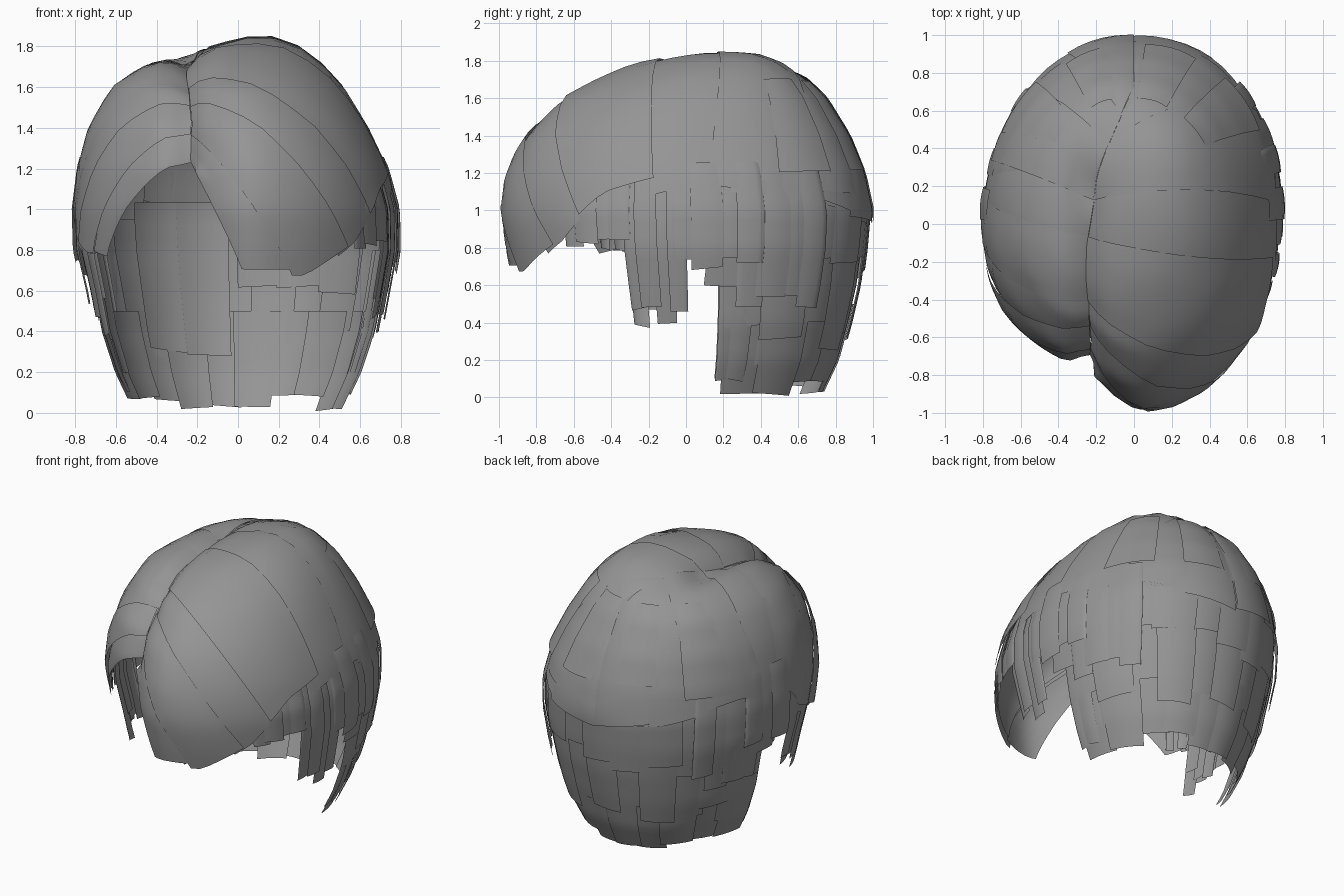
import bpy, math, random
from mathutils import Vector

if "Cube" in bpy.data.objects:
    bpy.data.objects.remove(bpy.data.objects["Cube"])

random.seed(7)
hair = bpy.data.materials.new("ash_grey_hair")
hair.diffuse_color = (0.3, 0.3, 0.3, 1)
hair.use_nodes = True
hair.node_tree.nodes["Principled BSDF"].inputs["Base Color"].default_value = hair.diffuse_color

# Head sections: z, x min, x max, y front, y back
SECTIONS = [
    (0.0, -.53, .53, -.72, .73), (.2, -.63, .63, -.8, .83), (.4, -.7, .7, -.86, .89),
    (.6, -.74, .74, -.93, .94), (.8, -.79, .78, -.97, .97), (1.0, -.8, .78, -1.0, .99),
    (1.2, -.78, .73, -.97, .95), (1.4, -.73, .64, -.88, .87), (1.6, -.62, .52, -.68, .75),
    (1.7, -.48, .43, -.48, .65), (1.78, -.22, .34, -.28, .53), (1.83, -.03, .24, -.05, .4),
    (1.86, .1, .12, .15, .17)]


def section(z):
    z = min(max(z, 0), 1.8599)
    for a, b in zip(SECTIONS, SECTIONS[1:]):
        if z <= b[0]:
            t = (z - a[0]) / (b[0] - a[0])
            x0, x1, y0, y1 = [a[i] + (b[i] - a[i]) * t for i in range(1, 5)]
            return (x0 + x1) / 2, (x1 - x0) / 2, (y0 + y1) / 2, (y1 - y0) / 2


def inside(p):
    if p.z > 1.86:
        return False
    cx, rx, cy, ry = section(p.z)
    y = p.y
    if y < 0:  # the fringe sits further back left of the parting
        t = min(max((p.x + .3) / .4, 0), 1)
        y /= .85 + .15 * t * t * (3 - 2 * t)
    dx, dy = (p.x - cx) / rx, (y - cy) / ry
    e = 2.25 if dx > 0 and dy > 0 else 2  # fuller behind the right ear
    return abs(dx) ** e + abs(dy) ** e < 1


def project(p, offset):
    """Push a rough point out to the hair surface, then sink the parting groove."""
    c = Vector((0, 0, .9 if p.z > .9 else p.z))
    d = (p - c).normalized()
    lo, hi = 0, 2.5
    for _ in range(22):
        m = (lo + hi) / 2
        lo, hi = (m, hi) if inside(c + d * m) else (lo, m)
    q = c + d * lo
    if q.z > 1.2 and q.y < .4:
        fade = min(1, (.4 - q.y) / .2)
        offset -= .07 * fade * math.exp(-((q.x + .26) / .06) ** 2)
    return q + d * offset


def along(pts, s):
    """Point at fraction s of a control polyline."""
    s = min(max(s, 0), 1) * (len(pts) - 1)
    i = min(int(s), len(pts) - 2)
    return Vector(pts[i]).lerp(Vector(pts[i + 1]), s - i)


def lock_row(name, roots, tips, n, offset=0, ragged=.06, overlap=.12, arch=0, nu=6, nv=12):
    """Row of overlapping hair cards running from a root line to a tip line."""
    verts, faces = [], []
    for k in range(n):
        s0, s1 = (k - overlap) / n, (k + 1 + overlap) / n
        lift = offset + random.uniform(-.006, .006) + (.006 if k % 2 else -.006)
        length = 1 + random.uniform(-ragged, ragged)
        slant = random.uniform(-.04, .04)
        base = len(verts)
        for j in range(nv + 1):
            for i in range(nu + 1):
                u = i / nu
                s = s0 + (s1 - s0) * u
                t = j / nv * (length + slant * (u - .5))
                a, b = along(roots, s), along(tips, s)
                h = t + (math.sin(min(t, 1) * math.pi / 2) - t) * arch
                v = t + (1 - math.cos(min(t, 1) * math.pi / 2) - t) * arch
                p = a.lerp(b, h)
                p.z = max(.0, a.z + (b.z - a.z) * v)
                # crown the card slightly and let its tip stand proud
                verts.append(project(p, lift + .012 * t - .02 * (u - .5) ** 2))
        for j in range(nv):
            for i in range(nu):
                q = base + j * (nu + 1) + i
                faces.append((q, q + 1, q + nu + 2, q + nu + 1))
    me = bpy.data.meshes.new(name)
    me.from_pydata(verts, [], faces)
    me.materials.append(hair)
    me.polygons.foreach_set("use_smooth", [True] * len(me.polygons))
    ob = bpy.data.objects.new(name, me)
    bpy.context.collection.objects.link(ob)


def arc(a0, a1, z0, z1, steps=8):
    """Points around the head, angle 0 = front, 90 = right, 180 = back."""
    out = []
    for i in range(steps + 1):
        t = i / steps
        a, z = math.radians(a0 + (a1 - a0) * t), z0 + (z1 - z0) * t
        cx, rx, cy, ry = section(z)
        out.append((cx + rx * math.sin(a), cy - ry * math.cos(a), z))
    return out


# Parting line from fringe to crown
parting = [(-.26, -.78, 1.27), (-.26, -.72, 1.5), (-.26, -.5, 1.62), (-.26, -.1, 1.72),
           (-.2, .25, 1.78), (-.08, .55, 1.76), (.0, .75, 1.66)]

# Sweeping top layers either side of the parting
right_hem = [(.03, -.97, .68), (.34, -.9, .68), (.58, -.68, .84), (.69, -.42, 1.06),
             (.76, 0, 1.15), (.72, .42, 1.1), (.42, .88, 1.0), (0, 1, .95)]
left_hem = [(-.67, -.47, .75), (-.75, -.33, .76), (-.8, -.1, .86), (-.8, .1, 1.05),
            (-.72, .45, 1.1), (-.42, .88, 1.0), (0, 1, .95)]
lock_row("right_top_layer", parting, right_hem, 8, arch=.1, ragged=.05)
lock_row("left_top_layer", parting, left_hem, 8, arch=.3, ragged=.05)
lock_row("right_under_layer", parting[1:], right_hem[1:], 7, -.02, arch=.1)
lock_row("left_under_layer", parting[1:], left_hem[1:], 7, -.02, arch=.3)

# Crown locks spreading over the back
lock_row("crown_locks", arc(110, 250, 1.68, 1.68), arc(105, 255, 1.15, 1.15), 9, .005, .15)

# Stacked rows around the back of the head
lock_row("upper_back_row", arc(100, 260, 1.3, 1.3), arc(96, 264, .66, .66), 11, -.008, .14)
lock_row("middle_back_row", arc(100, 260, .95, .95), arc(103, 257, .32, .32), 11, -.02, .14)
lock_row("nape_row", arc(102, 258, .5, .5), arc(104, 256, .06, .06), 10, -.025, .1)
lock_row("inner_back_row_right", arc(128, 180, 1.1, 1.1), arc(128, 180, .6, .6), 3, -.045, .06)
lock_row("inner_back_row_left", arc(183, 222, 1.04, 1.04), arc(183, 222, .29, .29), 2, -.05, .03, .04)

# Side locks, repeated on both sides
for side, sg in (("right", 1), ("left", -1)):
    def side_row(part, a0, a1, z0, z1, n, off):
        lock_row(side + part, arc(sg * a0, sg * a1, z0, z0), arc(sg * a0, sg * a1, z1, z1),
                 n, off, .1, .2)
    side_row("_temple_locks", 48 if sg > 0 else 60, 72, 1.25, .82, 4, -.02)
    side_row("_sideburn", 70, 90, 1.25, .46, 4, -.012)
    side_row("_inner_sideburn", 71, 86, 1.15, .5, 3, -.035)
    side_row("_ear_locks", 86, 114, 1.25, .72, 4, .005)
    side_row("_behind_ear_locks", 106, 136, 1.2, .54, 4, .005)
    side_row("_neck_locks", 101, 122, .8, .15, 4, -.025)
